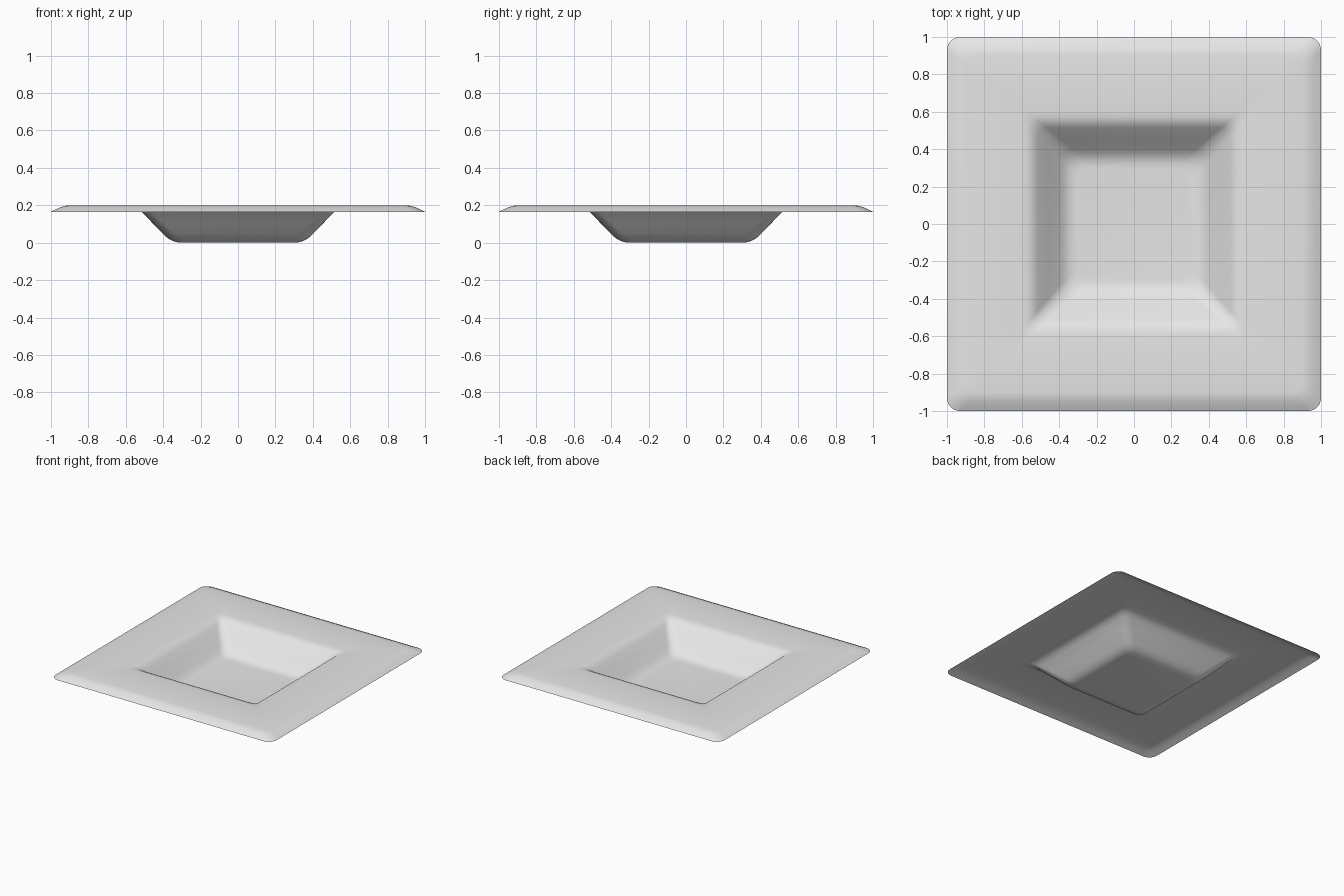
import bpy, bmesh, math

if "Cube" in bpy.data.objects:
    bpy.data.objects.remove(bpy.data.objects["Cube"])

grey = bpy.data.materials.new("light grey")
grey.diffuse_color = (0.8, 0.8, 0.8, 1)
grey.use_nodes = True
grey.node_tree.nodes["Principled BSDF"].inputs["Base Color"].default_value = grey.diffuse_color

# Section from the basin floor out to the lip: half width, height, corner radius
SECTION = [
    (0.30, 0.0, 0.05), (0.322, 0.002, 0.058), (0.345, 0.008, 0.065),
    (0.372, 0.021, 0.07), (0.40, 0.046, 0.07), (0.46, 0.108, 0.06),
    (0.515, 0.165, 0.05), (0.54, 0.186, 0.045), (0.567, 0.196, 0.04),
    (0.60, 0.20, 0.04), (0.75, 0.20, 0.04), (0.90, 0.20, 0.05),
    (0.925, 0.197, 0.055), (0.95, 0.189, 0.06), (0.975, 0.178, 0.065),
    (1.0, 0.165, 0.07),
]
CORNER_STEPS = 6


def rounded_square(bm, half, z, radius):
    """Ring of vertices round a square with rounded corners."""
    ring = []
    for corner in range(4):
        start = corner * math.pi / 2
        mid = start + math.pi / 4
        cx = math.copysign(half - radius, math.cos(mid))
        cy = math.copysign(half - radius, math.sin(mid))
        for i in range(CORNER_STEPS + 1):
            a = start + i / CORNER_STEPS * math.pi / 2
            ring.append(bm.verts.new((cx + radius * math.cos(a),
                                      cy + radius * math.sin(a), z)))
    return ring


# Thin pressed sheet: floor, sloping walls, flat rim and turned-down lip
bm = bmesh.new()
rings = [rounded_square(bm, *level) for level in SECTION]
bm.faces.new(rings[0])
for inner, outer in zip(rings, rings[1:]):
    n = len(inner)
    for i in range(n):
        j = (i + 1) % n
        bm.faces.new((inner[i], outer[i], outer[j], inner[j]))

mesh = bpy.data.meshes.new("square_bowl")
bm.to_mesh(mesh)
bm.free()
mesh.materials.append(grey)
bowl = bpy.data.objects.new("square_bowl", mesh)
bpy.context.collection.objects.link(bowl)

# Smooth shading throughout
bpy.context.view_layer.objects.active = bowl
bowl.select_set(True)
bpy.ops.object.shade_smooth_by_angle(angle=math.radians(60))
